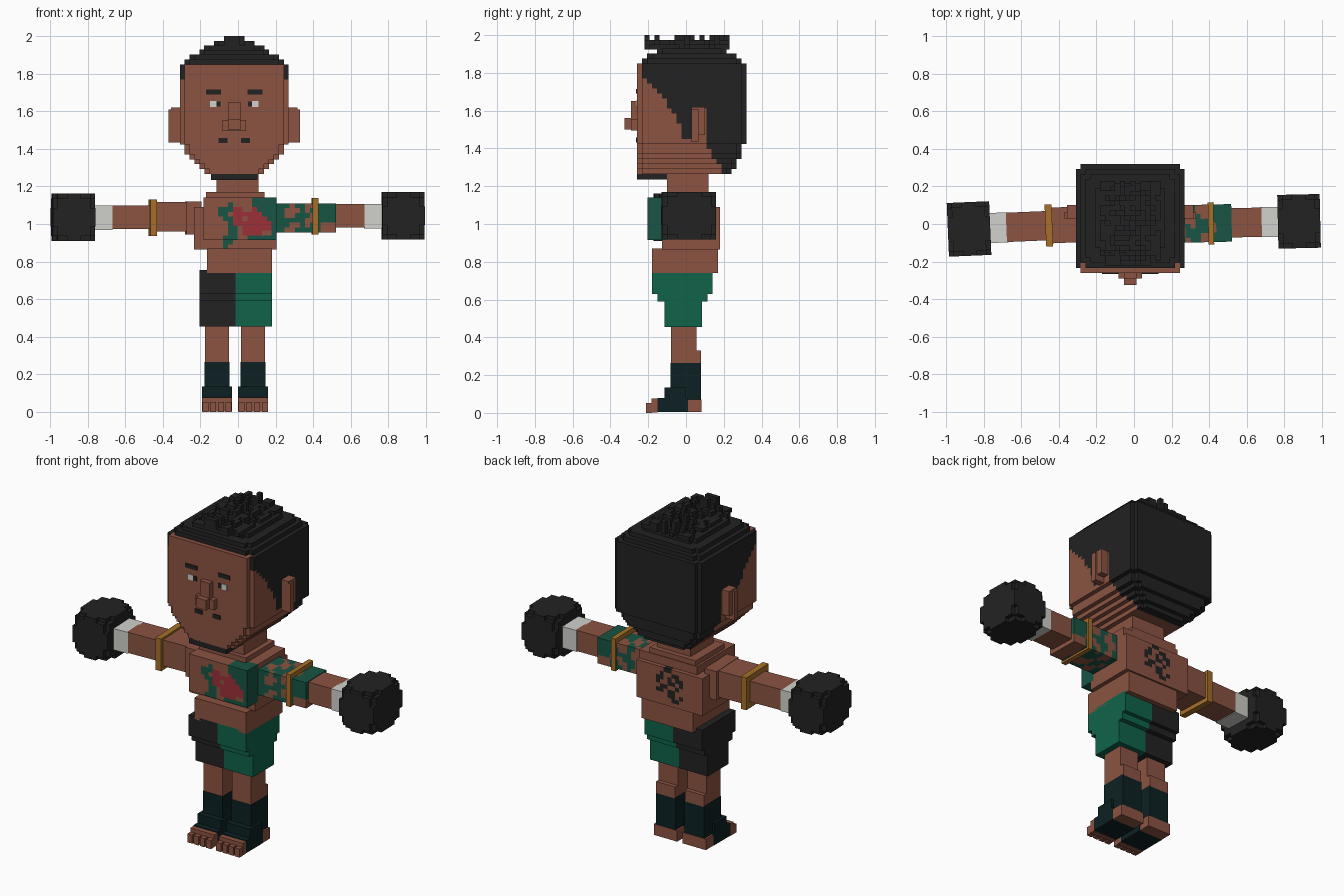
import bpy, bmesh, math, random
from mathutils import Matrix, Vector

if "Cube" in bpy.data.objects:
    bpy.data.objects.remove(bpy.data.objects["Cube"])

random.seed(4)
COLOURS = {
    "skin": (0.26, 0.088, 0.054), "black": (0.016, 0.016, 0.016),
    "green": (0.005, 0.125, 0.07), "tattoo_green": (0.009, 0.09, 0.058),
    "red": (0.33, 0.03, 0.038), "dark_teal": (0.004, 0.015, 0.017),
    "gold": (0.38, 0.16, 0.022), "white": (0.64, 0.64, 0.61),
}
NAMES = list(COLOURS)
MATS = []
for key, rgb in COLOURS.items():
    m = bpy.data.materials.new(key)
    m.diffuse_color = (*rgb, 1)
    m.use_nodes = True
    m.node_tree.nodes["Principled BSDF"].inputs["Base Color"].default_value = m.diffuse_color
    MATS.append(m)


def finish(bm, name):
    me = bpy.data.meshes.new(name)
    bm.to_mesh(me)
    bm.free()
    for m in MATS:
        me.materials.append(m)
    ob = bpy.data.objects.new(name, me)
    bpy.context.collection.objects.link(ob)
    return ob


def box(name, lo, hi, colour):
    bm = bmesh.new()
    lo, hi = Vector(lo), Vector(hi)
    size = hi - lo
    bmesh.ops.create_cube(bm, size=1, matrix=Matrix.Translation((lo + hi) / 2)
                          @ Matrix.Diagonal((*size, 1)))
    for f in bm.faces:
        f.material_index = NAMES.index(colour)
    return finish(bm, name)


def voxels(name, lo, hi, n, solid, colour):
    """Block model: keeps only the exposed faces of the filled cells."""
    bm, verts = bmesh.new(), {}
    cells = {(i, j, k) for i in range(n[0]) for j in range(n[1])
             for k in range(n[2]) if solid(i, j, k)}

    def vert(p):
        if p not in verts:
            verts[p] = bm.verts.new([lo[a] + (hi[a] - lo[a]) * p[a] / n[a] for a in range(3)])
        return verts[p]

    for cell in sorted(cells):
        for a in range(3):
            for s in (0, 1):
                near = list(cell)
                near[a] += 2 * s - 1
                if tuple(near) in cells:
                    continue
                ring = []
                for u, v in ((0, 0), (1, 0), (1, 1), (0, 1)):
                    p = list(cell)
                    p[a] += s
                    p[(a + 1) % 3] += u
                    p[(a + 2) % 3] += v
                    ring.append(vert(tuple(p)))
                f = bm.faces.new(ring if s else ring[::-1])
                f.material_index = NAMES.index(colour(*cell))
    return finish(bm, name)


# Head: rounded block with a hairline painted by height and depth
HLO, HHI, HN = (-0.31, -0.26, 1.265), (0.27, 0.32, 1.93), (22, 22, 25)
LOW_X, LOW_BACK, TOP = (5, 4, 3, 2, 1, 1), (3, 2, 2, 1, 1, 1), (4, 2, 1)
HAIRLINE = ((1.82, -0.26), (1.70, -0.15), (1.62, -0.09), (1.56, -0.04), (1.46, -0.03),
            (1.455, 0.11), (1.37, 0.13), (1.30, 0.18), (1.20, 0.22))


def head_solid(i, j, k):
    up = HN[2] - 1 - k
    t = TOP[up] if up < 3 else 0
    ix = LOW_X[k] if k < 6 else t
    back = LOW_BACK[k] if k < 6 else t
    dx = min(i, 21 - i) - ix
    dy = min(j - t, 21 - j - back)
    return dx >= 0 and dy >= 0 and dx + dy >= 1


def head_colour(i, j, k):
    y = HLO[1] + (j + 0.5) * 0.58 / 22
    z = HLO[2] + (k + 0.5) * 0.665 / 25
    if z > 1.85:
        return "black"
    if j <= 1 and 1 <= i <= 20:
        return "skin"
    if z < 1.62 and 0.025 < y < 0.1:
        return "skin"
    for (z1, y1), (z0, y0) in zip(HAIRLINE, HAIRLINE[1:]):
        if z0 <= z < z1:
            edge = y0 + (y1 - y0) * (z - z0) / (z1 - z0)
            return "black" if y > edge else "skin"
    return "black"


voxels("head", HLO, HHI, HN, head_solid, head_colour)

# Short tufts on the crown, tallest along the middle
tuft = {(i, j): random.random() for i in range(12) for j in range(17)}
for j in (2, 9, 14):
    tuft[(6, j)] = 0.99
voxels("hair_tufts", (-0.18, -0.22, 1.925), (0.14, 0.23, 2.0), (12, 17, 3),
       lambda i, j, k: k < min(3, 1 + min(i, 11 - i) // 2) and tuft[(i, j)] > (0.25, 0.6, 0.75)[k],
       lambda i, j, k: "black")

# Face details, mirrored about the middle of the head
CX = -0.02
box("chin_beard", (CX - 0.125, -0.26, 1.235), (CX + 0.125, -0.07, 1.27), "black")
box("nose_bridge", (CX - 0.033, -0.29, 1.55), (CX + 0.033, -0.25, 1.65), "skin")
box("nose_base", (CX - 0.062, -0.29, 1.495), (CX + 0.062, -0.25, 1.555), "skin")
box("nose_tip", (CX - 0.033, -0.325, 1.50), (CX + 0.033, -0.28, 1.56), "skin")


def face_plate(name, s, a, b, z0, z1, colour):
    x0, x1 = sorted((CX + s * a, CX + s * b))
    box(name, (x0, -0.265, z0), (x1, -0.259, z1), colour)


for s, side in ((-1, "right"), (1, "left")):
    face_plate(side + "_eye_white", s, 0.095, 0.13, 1.622, 1.655, "white")
    face_plate(side + "_pupil", s, 0.072, 0.095, 1.625, 1.652, "black")
    face_plate(side + "_brow", s, 0.07, 0.15, 1.69, 1.715, "black")
    face_plate(side + "_moustache", s, 0.036, 0.085, 1.432, 1.457, "black")
    for part, y0, y1, z0, z1, w in (("ear", 0.03, 0.065, 1.435, 1.61, 0.35),
                                    ("ear_rim", 0.03, 0.1, 1.47, 1.62, 0.338)):
        x0, x1 = sorted((CX + s * 0.26, CX + s * w))
        box(side + "_" + part, (x0, y0, z0), (x1, y1, z1), "skin")

# Torso: chest block with painted front and back patterns
CHEST = (".......GGGGG", "..G....GGGGG", "GGGRR..RGGGG", "GG.RRRRRRGGG",
         ".GGRR.RRRRGG", "..GRRRRRRRRG", "..GG.RRRRRRG", "..GG.RRRR..G",
         ".GGG..GGGGGG", ".GG.........", ".G..........")
BACK = ("..XX...", ".X..XX.", "XX.X.XX", "X..XX.X", ".XX..X.", "XX.XX..", "...XX.X", "....XX.")
PAINT = {".": "skin", "G": "tattoo_green", "R": "red", "X": "black"}


def torso_solid(i, j, k):
    if j < 3:                                   # raised chest
        return k >= 2 and i >= 2
    return not (k >= 9 and (i < 2 or j > 13))   # stepped shoulders


def torso_colour(i, j, k):
    if j <= 3 and i >= 5:
        return PAINT[CHEST[10 - k][i - 5]]
    if j == 14 and 5 <= i < 12 and 1 <= k < 9:
        return PAINT[BACK[8 - k][11 - i]]
    return "skin"


voxels("torso", (-0.235, -0.205, 0.865), (0.205, 0.18, 1.14), (17, 15, 11),
       torso_solid, torso_colour)
box("neck", (-0.115, -0.10, 1.16), (0.11, 0.12, 1.28), "skin")
box("collar", (-0.17, -0.125, 1.13), (0.14, 0.15, 1.17), "skin")
box("belly", (-0.165, -0.18, 0.74), (0.18, 0.17, 0.87), "skin")

# Two-tone shorts, stepping in toward the hem
for x0, x1, side, colour in ((-0.205, -0.012, "right", "black"), (-0.012, 0.18, "left", "green")):
    for part, y0, y1, z0, z1 in (("waist", -0.18, 0.14, 0.63, 0.755),
                                 ("middle", -0.15, 0.115, 0.59, 0.64),
                                 ("hem", -0.115, 0.085, 0.455, 0.60)):
        box(f"{side}_shorts_{part}", (x0, y0, z0), (x1, y1, z1), colour)

# Legs, ankle wraps and bare toes
for c, side in ((-0.112, "right"), (0.08, "left")):
    def leg(part, w, y0, y1, z0, z1, colour):
        box(f"{side}_{part}", (c - w, y0, z0), (c + w, y1, z1), colour)
    leg("leg", 0.064, -0.08, 0.055, 0.26, 0.47, "skin")
    leg("calf", 0.064, -0.08, 0.08, 0.26, 0.33, "skin")
    leg("ankle_wrap", 0.066, -0.082, 0.08, 0.07, 0.265, "dark_teal")
    leg("instep_wrap", 0.08, -0.115, 0.0, 0.07, 0.135, "dark_teal")
    leg("foot_wrap", 0.08, -0.15, 0.01, 0.004, 0.08, "dark_teal")
    leg("heel", 0.078, 0.01, 0.082, 0.004, 0.07, "skin")
    leg("forefoot", 0.08, -0.182, -0.15, 0.002, 0.075, "skin")
    for t in range(4):
        x = c - 0.078 + t * 0.0415
        box(f"{side}_toe_{t + 1}", (x, -0.212, 0.0), (x + 0.032, -0.18, 0.052), "skin")


# Arms spread sideways, each swung slightly about its shoulder
def arm_paint(i, j, k):
    if i >= 9:
        return "tattoo_green" if k > 1 else "skin"
    wave = math.sin(i * 1.7 + j * 1.1) + math.sin(k * 1.9 - i * 0.8 + j)
    return "tattoo_green" if wave > -0.1 or i < 1 else "skin"


def glove_solid(i, j, k):
    return sum(abs((v + 0.5) / n * 2 - 1) ** 4 for v, n in ((i, 9), (j, 11), (k, 10))) < 1.35


for s, side, turn, z in ((-1, "right", 2.4, 1.035), (1, "left", 1.3, 1.043)):
    parts = []

    def arm(part, a, b, hy, z0, z1, colour):
        x0, x1 = sorted((s * a, s * b))
        parts.append(box(f"{side}_{part}", (x0, -hy, z + z0), (x1, hy, z + z1), colour))

    if s > 0:
        parts.append(voxels("left_tattooed_arm", (0.19, -0.1, 0.955), (0.52, 0.1, 1.11),
                            (12, 8, 6), lambda i, j, k: True, arm_paint))
        arm("armband", 0.395, 0.425, 0.112, -0.1, 0.095, "gold")
    else:
        arm("shoulder", 0.2, 0.278, 0.112, -0.09, 0.085, "skin")
        arm("upper_arm", 0.2, 0.44, 0.095, -0.075, 0.083, "skin")
        arm("armband", 0.435, 0.472, 0.112, -0.1, 0.095, "gold")
    arm("forearm", 0.42, 0.68, 0.078, -0.062, 0.063, "skin")
    arm("wrist_wrap", 0.672, 0.785, 0.08, -0.066, 0.063, "white")
    x0, x1 = sorted((s * 0.766, s * 0.992))
    parts.append(voxels(f"{side}_glove", (x0, -0.143, z - 0.125), (x1, 0.143, z + 0.127),
                        (9, 11, 10), glove_solid, lambda i, j, k: "black"))
    pivot = Matrix.Translation((s * 0.25, 0, 0))
    swing = pivot @ Matrix.Rotation(math.radians(turn), 4, "Z") @ pivot.inverted()
    for ob in parts:
        ob.data.transform(swing)
